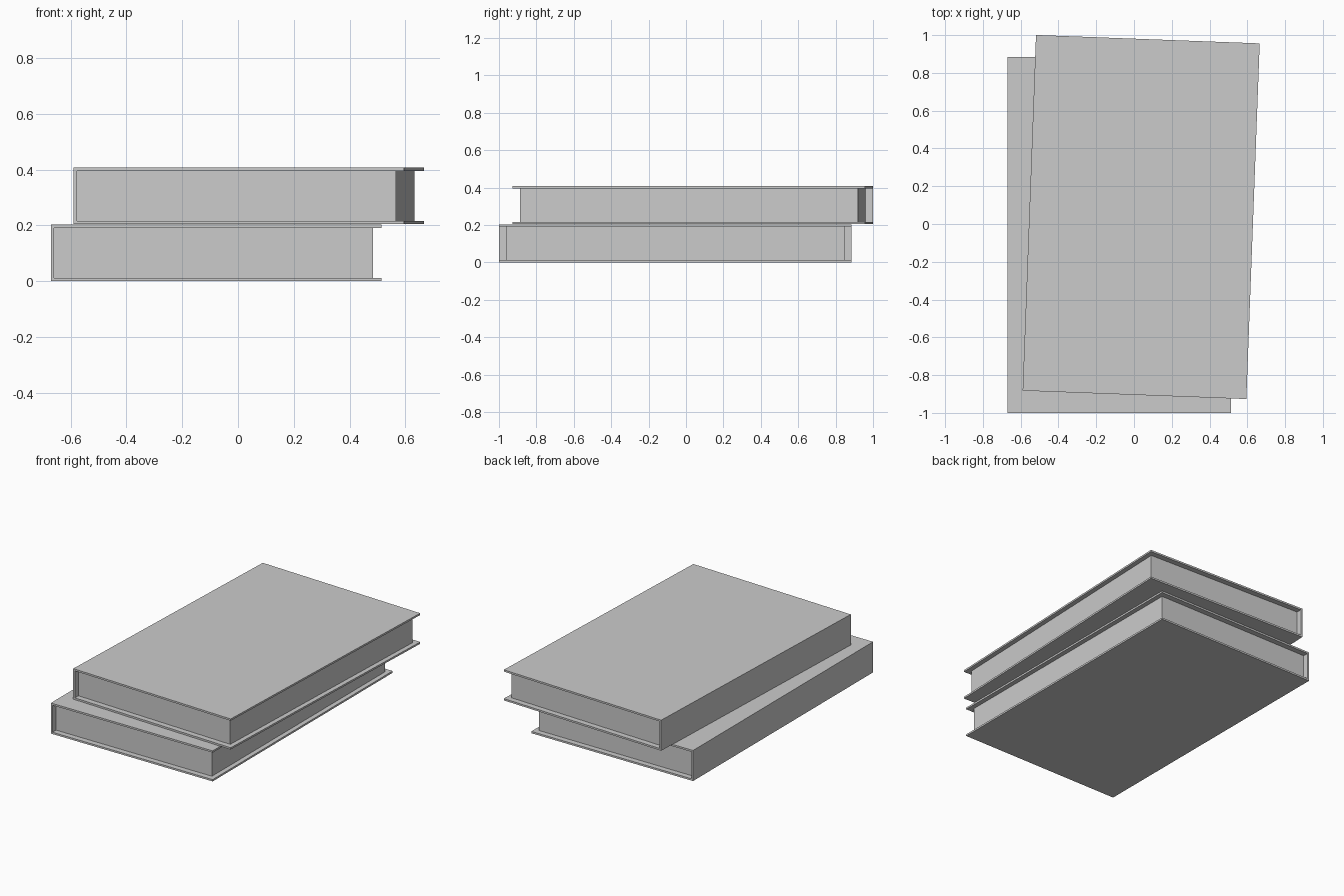
import bpy
import bmesh
import math

cube = bpy.data.objects.get("Cube")
if cube:
    bpy.data.objects.remove(cube, do_unlink=True)

# Shared book dimensions
WIDTH, LENGTH, HEIGHT = 1.185, 1.884, 0.2025
BOARD = 0.012      # thickness of cover boards and spine
OVERHANG = 0.031   # cover beyond the fore edge of the pages
MARGIN = 0.037     # cover beyond the head and tail of the pages

grey = bpy.data.materials.new("plain grey")
grey.use_nodes = True
colour = (0.6, 0.6, 0.6, 1)
grey.diffuse_color = colour
grey.node_tree.nodes["Principled BSDF"].inputs["Base Color"].default_value = colour


def extrude_profile(name, profile, length):
    """Extrude an x-z outline along y, centred on y = 0."""
    bm = bmesh.new()
    face = bm.faces.new([bm.verts.new((x, -length / 2, z)) for x, z in profile])
    result = bmesh.ops.extrude_face_region(bm, geom=[face])
    moved = [v for v in result["geom"] if isinstance(v, bmesh.types.BMVert)]
    bmesh.ops.translate(bm, vec=(0, length, 0), verts=moved)
    bmesh.ops.recalc_face_normals(bm, faces=bm.faces)
    mesh = bpy.data.meshes.new(name)
    bm.to_mesh(mesh)
    bm.free()
    mesh.materials.append(grey)
    obj = bpy.data.objects.new(name, mesh)
    bpy.context.collection.objects.link(obj)
    return obj


def build_book(prefix, location, angle):
    left, right = -WIDTH / 2, WIDTH / 2
    inner, low, high = left + BOARD, BOARD, HEIGHT - BOARD
    # Two boards joined by the spine, open at the fore edge
    cover = extrude_profile(prefix + "_cover", [
        (left, 0), (right, 0), (right, low), (inner, low),
        (inner, high), (right, high), (right, HEIGHT), (left, HEIGHT)], LENGTH)
    # Page block set back from the cover edges
    fore = right - OVERHANG
    pages = extrude_profile(prefix + "_pages", [
        (inner, low), (fore, low), (fore, high), (inner, high)],
        LENGTH - 2 * MARGIN)
    for part in (cover, pages):
        part.location = location
        part.rotation_euler.z = math.radians(angle)


build_book("lower_book", (-0.078, -0.058, 0), 0)
build_book("upper_book", (0.038, 0.037, HEIGHT + 0.002), -2.15)
